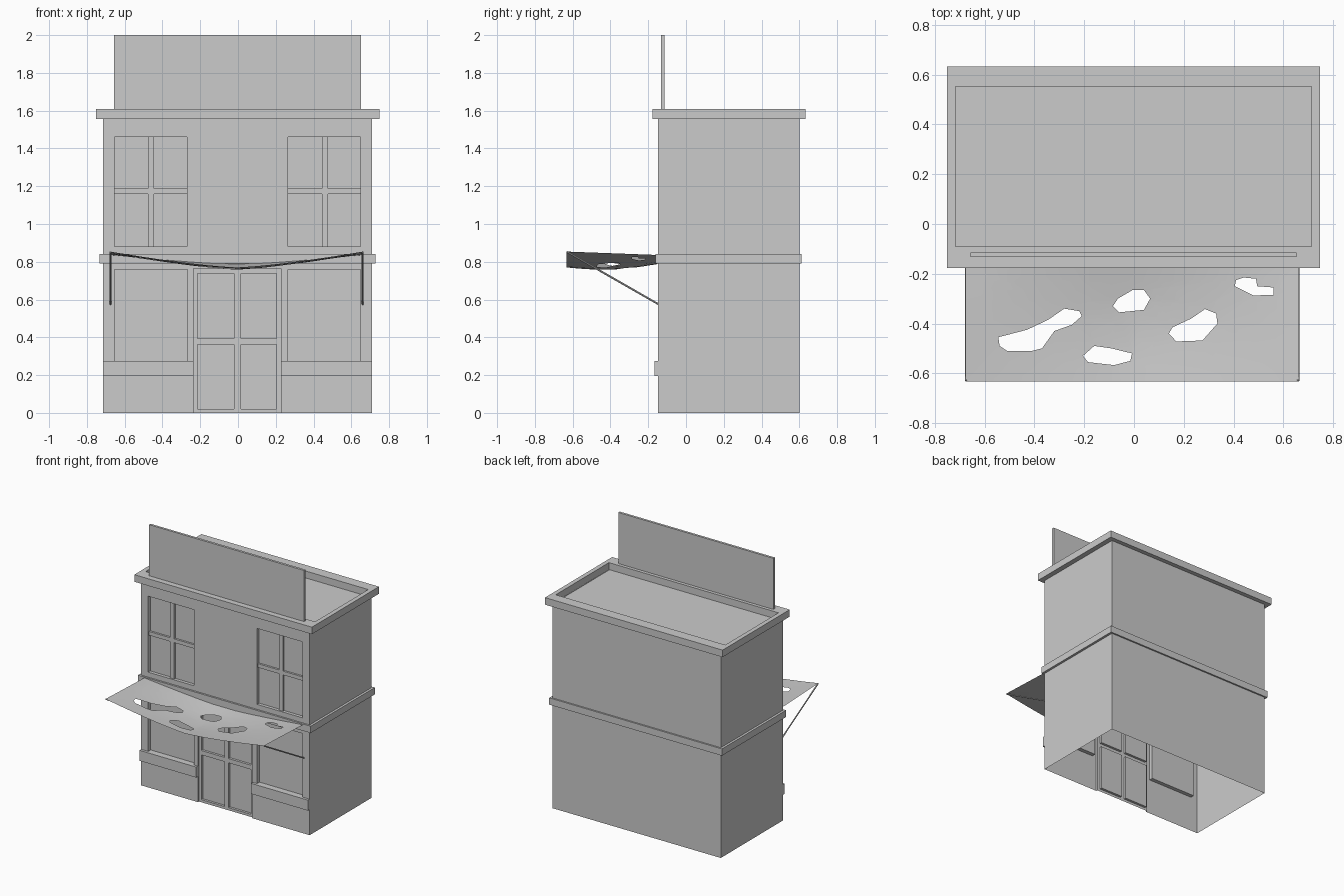
import bpy, bmesh, math
from mathutils import Vector

if "Cube" in bpy.data.objects:
    bpy.data.objects.remove(bpy.data.objects["Cube"])

X0, X1, Y0, Y1 = -0.714, 0.709, -0.148, 0.60
ZW = 1.56


def finish(name, bm, recalc=False):
    if recalc:
        bmesh.ops.recalc_face_normals(bm, faces=bm.faces)
    me = bpy.data.meshes.new(name)
    bm.to_mesh(me)
    bm.free()
    ob = bpy.data.objects.new(name, me)
    bpy.context.collection.objects.link(ob)
    return ob


def box(name, x0, x1, y0, y1, z0, z1):
    bm = bmesh.new()
    bmesh.ops.create_cube(bm, size=1)
    for v in bm.verts:
        v.co = ((x0, x1)[v.co.x > 0], (y0, y1)[v.co.y > 0], (z0, z1)[v.co.z > 0])
    return finish(name, bm)


def ring(name, sections, cap=False):
    # loft rectangles (x0, x1, y0, y1, z) into a moulding
    bm = bmesh.new()
    loops = []
    for x0, x1, y0, y1, z in sections:
        loops.append([bm.verts.new(p) for p in
                      ((x0, y0, z), (x1, y0, z), (x1, y1, z), (x0, y1, z))])
    for a, b in zip(loops, loops[1:]):
        for i in range(4):
            j = (i + 1) % 4
            bm.faces.new((a[i], a[j], b[j], b[i]))
    if cap:
        bm.faces.new(loops[-1])
    return finish(name, bm)


def relief(name, rects):
    # stepped wall panel: later rects (x0, x1, z0, z1, y) override earlier ones
    bm = bmesh.new()
    xs = sorted({r[i] for r in rects for i in (0, 1)})
    zs = sorted({r[i] for r in rects for i in (2, 3)})

    def depth(i, k):
        x, z = (xs[i] + xs[i + 1]) / 2, (zs[k] + zs[k + 1]) / 2
        return [r[4] for r in rects if r[0] < x < r[1] and r[2] < z < r[3]][-1]

    def quad(*pts):
        bm.faces.new([bm.verts.new(p) for p in pts])

    nx, nz = len(xs) - 1, len(zs) - 1
    for i in range(nx):
        for k in range(nz):
            y, a, b, c, d = depth(i, k), xs[i], xs[i + 1], zs[k], zs[k + 1]
            quad((a, y, c), (b, y, c), (b, y, d), (a, y, d))
            if i + 1 < nx and depth(i + 1, k) != y:
                q = depth(i + 1, k)
                quad((b, y, c), (b, q, c), (b, q, d), (b, y, d))
            if k + 1 < nz and depth(i, k + 1) != y:
                q = depth(i, k + 1)
                quad((a, y, d), (b, y, d), (b, q, d), (a, q, d))
    bmesh.ops.remove_doubles(bm, verts=bm.verts, dist=1e-5)
    bmesh.ops.dissolve_limit(bm, angle_limit=0.01, verts=bm.verts, edges=bm.edges)
    return finish(name, bm)


# front wall with recessed windows and double door
rects = [(X0, X1, 0, ZW, Y0)]
for x0, x1, xm in ((-0.655, -0.27, -0.46), (0.265, 0.648, 0.46)):
    glass, bar = Y0 + 0.025, Y0 + 0.01
    rects += [(x0, x1, 0.88, 1.46, glass),
              (xm - 0.016, xm + 0.016, 0.88, 1.46, bar),
              (x0, x1, 1.158, 1.187, bar)]
for x0, x1 in ((-0.655, -0.268), (0.265, 0.648)):
    rects.append((x0, x1, 0.275, 0.76, Y0 + 0.03))
rects.append((-0.236, 0.228, 0, 0.765, Y0 + 0.012))
for x0, x1 in ((-0.215, -0.02), (0.015, 0.205)):
    for z0, z1 in ((0.02, 0.362), (0.395, 0.738)):
        rects.append((x0, x1, z0, z1, Y0 + 0.03))
relief("front_wall", rects)

# side and back walls, open underneath
bm = bmesh.new()
cols = [[bm.verts.new((x, y, z)) for z in (0, ZW)]
        for x, y in ((X1, Y0), (X1, Y1), (X0, Y1), (X0, Y0))]
for a, b in zip(cols, cols[1:]):
    bm.faces.new((a[0], b[0], b[1], a[1]))
finish("side_and_back_walls", bm)

# mouldings and recessed roof
inner = (X0, X1, Y0, Y1)
band = (-0.732, 0.727, -0.162, 0.612)
ring("storey_band", [(*inner, 0.79), (*band, 0.79), (*band, 0.842), (*inner, 0.842)])
crn, rim = (-0.752, 0.748, -0.177, 0.633), (-0.718, 0.714, -0.09, 0.552)
ring("cornice_and_roof", [(*inner, 1.556), (*crn, 1.556), (*crn, 1.61),
                          (*rim, 1.61), (*rim, 1.557)], cap=True)

# sills and sign board
box("left_sill", X0, -0.236, Y0 - 0.02, Y0, 0.195, 0.275)
box("right_sill", 0.228, X1, Y0 - 0.02, Y0, 0.195, 0.275)
box("sign_board", -0.657, 0.652, -0.133, -0.115, 1.61, 2.0)

# torn sagging awning
AX0, AX1, AY0, AY1 = -0.677, 0.663, -0.632, -0.15
outlines = [
    [(AX0, AY0), (AX1, AY0), (AX1, AY1), (AX0, AY1)],
    [(-.54, -.49), (-.545, -.455), (-.43, -.425), (-.345, -.385), (-.28, -.34), (-.22, -.35),
     (-.21, -.37), (-.25, -.405), (-.32, -.43), (-.37, -.5), (-.41, -.51), (-.51, -.51)],
    [(-.085, -.33), (-.065, -.3), (-.005, -.265), (.04, -.265), (.065, -.3), (.04, -.345),
     (-.06, -.355)],
    [(.14, -.44), (.155, -.415), (.23, -.38), (.285, -.342), (.33, -.36), (.335, -.4),
     (.275, -.468), (.17, -.472)],
    [(.405, -.25), (.41, -.225), (.44, -.215), (.49, -.22), (.495, -.25), (.56, -.255),
     (.56, -.285), (.48, -.287)],
    [(-.205, -.53), (-.16, -.49), (-.09, -.5), (-.008, -.52), (-.015, -.55), (-.08, -.567),
     (-.185, -.555)],
]
bm = bmesh.new()
for loop in outlines:
    vs = [bm.verts.new((x, y, 0)) for x, y in loop]
    for i, v in enumerate(vs):
        bm.edges.new((v, vs[i - 1]))
bmesh.ops.triangle_fill(bm, use_beauty=True, use_dissolve=False, edges=bm.edges, normal=(0, 0, 1))


def slice_at(co, no):
    bmesh.ops.bisect_plane(bm, geom=bm.verts[:] + bm.edges[:] + bm.faces[:],
                           dist=1e-5, plane_co=co, plane_no=no)


for i in range(1, 16):
    slice_at((AX0 + (AX1 - AX0) * i / 16, 0, 0), (1, 0, 0))
for i in range(1, 6):
    slice_at((0, AY0 + (AY1 - AY0) * i / 6, 0), (0, 1, 0))
for v in bm.verts:
    u = abs((v.co.x - (AX0 + AX1) / 2) / ((AX1 - AX0) / 2))
    t = (v.co.y - AY0) / (AY1 - AY0)
    sag = 1 - min(u, 1) ** 1.35
    edge = 0.854 - 0.018 * t
    v.co.z = edge - sag * (0.084 - 0.036 * t + 0.02 * math.sin(math.pi * t))
for f in bm.faces:
    f.smooth = True
finish("torn_awning", bm, True)

# awning struts
for side, x in (("left", AX0 + 0.002), ("right", AX1 - 0.003)):
    a, b = Vector((x, Y0 + 0.003, 0.575)), Vector((x, AY0 + 0.003, 0.852))
    bpy.ops.mesh.primitive_cylinder_add(vertices=8, radius=0.005, depth=(b - a).length,
                                        location=(a + b) / 2)
    ob = bpy.context.object
    ob.name = side + "_awning_strut"
    ob.rotation_euler = (b - a).to_track_quat('Z', 'Y').to_euler()
    bpy.ops.object.shade_smooth_by_angle()
